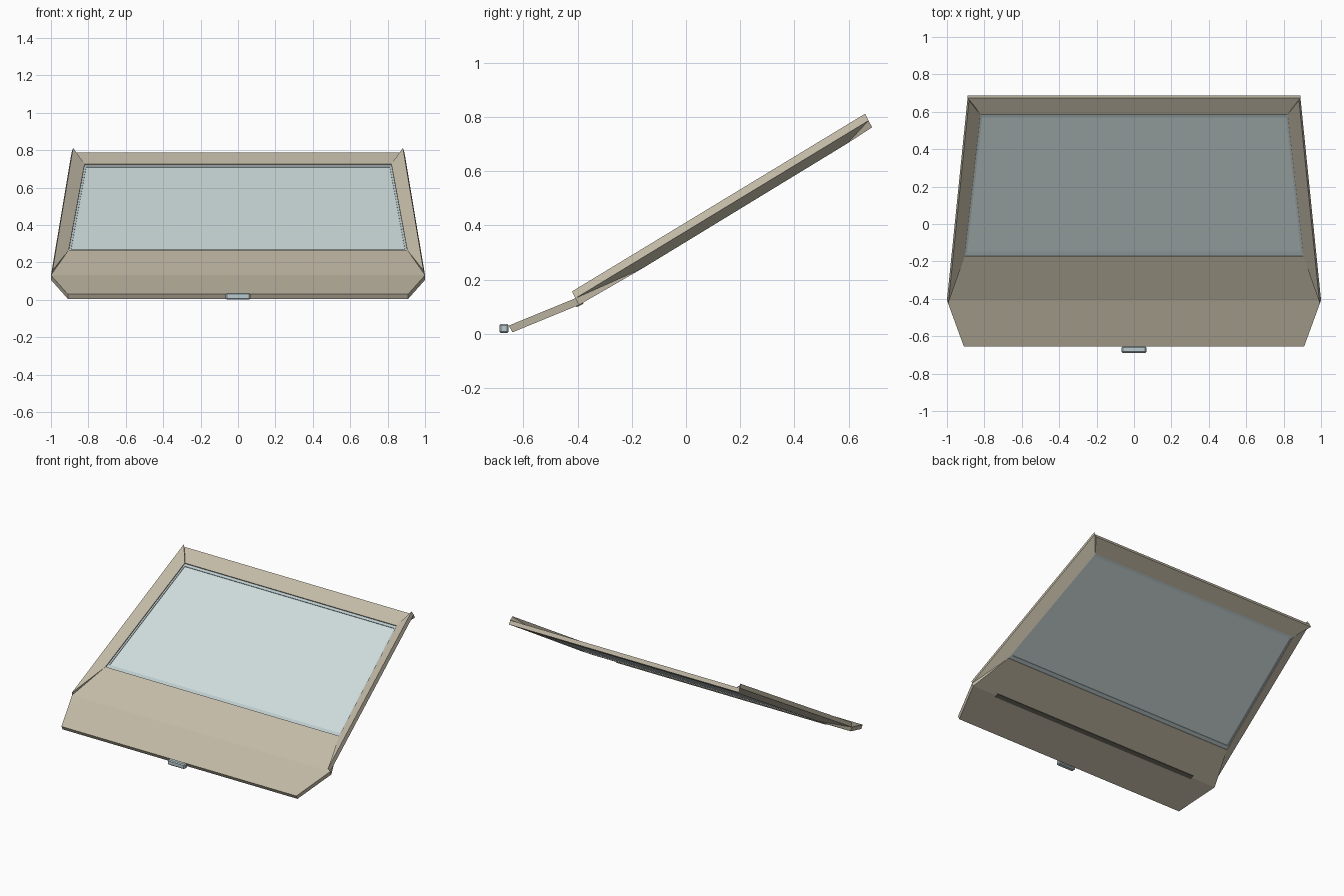
import bpy, bmesh
from mathutils import Vector

if "Cube" in bpy.data.objects:
    bpy.data.objects.remove(bpy.data.objects["Cube"])


def material(name, rgb):
    m = bpy.data.materials.new(name)
    m.diffuse_color = (*rgb, 1)
    m.use_nodes = True
    m.node_tree.nodes["Principled BSDF"].inputs["Base Color"].default_value = m.diffuse_color
    return m


TAN = material("tan_paint", (0.55, 0.50, 0.39))
GLASS = material("pale_glass", (0.62, 0.71, 0.71))
TRIM = material("blue_grey_trim", (0.50, 0.60, 0.62))
DARK = material("dark_rubber", (0.12, 0.115, 0.09))


def slabs(name, mat, pieces):
    """Each piece is (top polygon, bottom polygon); neighbouring pieces are welded."""
    bm = bmesh.new()
    for top, bot in pieces:
        t = [bm.verts.new(p) for p in top]
        b = [bm.verts.new(p) for p in bot]
        n = len(t)
        bm.faces.new(t)
        bm.faces.new(b[::-1])
        for i in range(n):
            bm.faces.new((t[i], b[i], b[(i + 1) % n], t[(i + 1) % n]))
    bmesh.ops.remove_doubles(bm, verts=bm.verts, dist=0.0005)
    # drop internal walls shared by two neighbouring slabs
    seen = {}
    for f in bm.faces:
        seen.setdefault(frozenset(f.verts), []).append(f)
    inner = [f for fs in seen.values() if len(fs) > 1 for f in fs]
    bmesh.ops.delete(bm, geom=inner, context='FACES_ONLY')
    bmesh.ops.recalc_face_normals(bm, faces=bm.faces)
    me = bpy.data.meshes.new(name)
    bm.to_mesh(me)
    bm.free()
    me.materials.append(mat)
    ob = bpy.data.objects.new(name, me)
    bpy.context.collection.objects.link(ob)
    return ob


def bar(front, back):
    """Symmetric quad from (half width, y, z) at its front and back edges."""
    (fx, fy, fz), (bx, by, bz) = front, back
    return [Vector(p) for p in ((-fx, fy, fz), (fx, fy, fz), (bx, by, bz), (-bx, by, bz))]


def shift(pts, d):
    return [p + d for p in pts]


DOWN = Vector((0, 0.013, -0.025))   # sheet thickness

# front panel, bent across the middle
lip, kink, sill = (0.91, -0.654, 0.03), (1.0, -0.408, 0.131), (0.905, -0.174, 0.266)
lower, upper = bar(lip, kink), bar(kink, sill)
slabs("front_panel", TAN, [(q, shift(q, DOWN)) for q in (lower, upper)])

# rear rail
head_in, head_out = (0.82, 0.582, 0.727), (0.89, 0.674, 0.787)
rail = bar(head_in, head_out)
slabs("rear_rail", TAN, [(rail, shift(rail, DOWN))])

# side rails, tilted upward on the outside
for s, side in ((-1, "left"), (1, "right")):
    mir = lambda p: Vector((s * p[0], p[1], p[2]))
    top = [mir(p) for p in (sill, (0.992, -0.421, 0.156), (0.882, 0.661, 0.812), head_in)]
    bot = [mir(p) + d for p, d in ((sill, DOWN), (kink, Vector()),
                                   (head_out, Vector()), (head_in, DOWN))]
    slabs(side + "_rail", TAN, [(top, bot)])

# window trim and glass, set within the frame thickness
outer = shift(bar(sill, head_in), DOWN * 0.25)
inner = shift(bar((0.892, -0.152, 0.280), (0.812, 0.566, 0.718)), DOWN * 0.3)
slabs("window_trim", TRIM, [
    ([outer[i], outer[(i + 1) % 4], inner[(i + 1) % 4], inner[i]],
     shift([outer[i], outer[(i + 1) % 4], inner[(i + 1) % 4], inner[i]], DOWN * 0.6))
    for i in range(4)])
slabs("window_glass", GLASS, [(shift(inner, DOWN * 0.15), shift(inner, DOWN * 0.45))])

# narrow strip under the bend
strip = bar((0.81, -0.408, 0.109), (0.81, -0.383, 0.121))
slabs("underside_strip", DARK, [(strip, shift(strip, Vector((0, 0.004, -0.011))))])

# small catch on the front lip
bpy.ops.mesh.primitive_cube_add(size=1, location=(0, -0.672, 0.019))
catch = bpy.context.object
catch.name = "front_catch"
catch.scale = (0.132, 0.034, 0.034)
bpy.ops.object.transform_apply(location=False, rotation=False, scale=True)
catch.data.materials.append(TRIM)
bev = catch.modifiers.new("bevel", 'BEVEL')
bev.width = 0.006
bev.segments = 1
